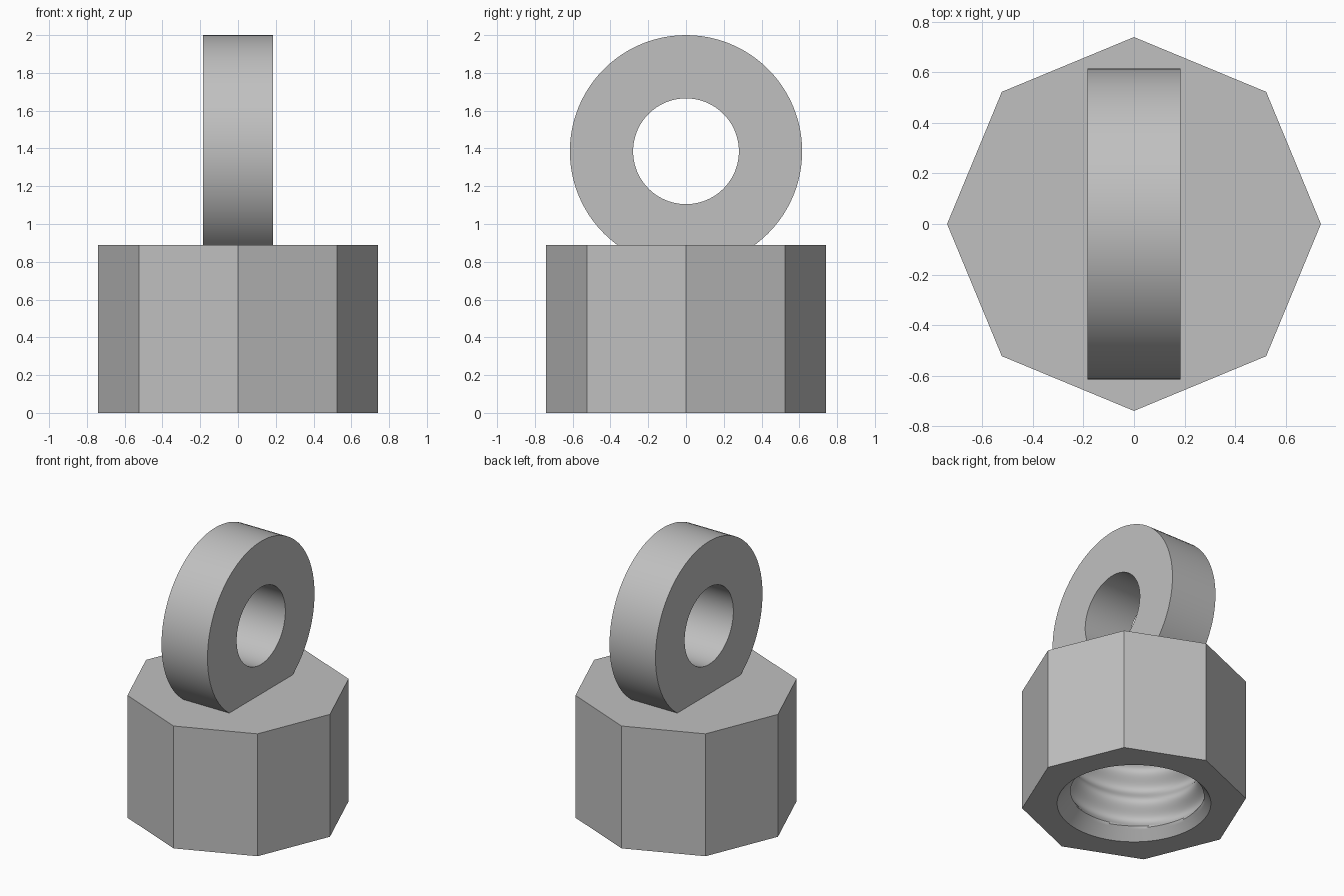
import bpy, bmesh
from math import sin, cos, tau, radians

cube = bpy.data.objects.get("Cube")
if cube:
    bpy.data.objects.remove(cube)

BODY_R, BODY_TOP = 0.74, 0.89
RING_Z, RING_OUT, RING_IN, RING_HALF = 1.385, 0.615, 0.28, 0.185
HOLE_TOP, MOUTH_R, PITCH = 0.72, 0.507, 0.23
SEG, ROWS = 96, 72

grey = bpy.data.materials.new("plain_grey")
grey.use_nodes = True
colour = (0.53, 0.53, 0.53, 1)
grey.diffuse_color = colour
grey.node_tree.nodes["Principled BSDF"].inputs["Base Color"].default_value = colour


def finish(bm, name):
    bmesh.ops.recalc_face_normals(bm, faces=bm.faces[:])
    mesh = bpy.data.meshes.new(name)
    bm.to_mesh(mesh)
    bm.free()
    mesh.materials.append(grey)
    obj = bpy.data.objects.new(name, mesh)
    bpy.context.collection.objects.link(obj)
    bpy.ops.object.select_all(action='DESELECT')
    obj.select_set(True)
    bpy.context.view_layer.objects.active = obj
    bpy.ops.object.shade_smooth_by_angle(angle=radians(30))
    return obj


def loop(bm, count, radius, z):
    """Horizontal loop; radius is a function of angle."""
    angles = [tau * i / count for i in range(count)]
    return [bm.verts.new((radius(a) * cos(a), radius(a) * sin(a), z)) for a in angles]


def bridge(bm, a, b):
    n = len(a)
    return [bm.faces.new((a[i], a[(i + 1) % n], b[(i + 1) % n], b[i])) for i in range(n)]


def bore(angle, z):
    """Rounded helical thread, opened by a chamfer at the mouth."""
    thread = 0.445 + 0.028 * cos(tau * z / PITCH - angle)
    return max(thread, MOUTH_R - 0.9 * z)


# Octagonal cap with a blind threaded hole
bm = bmesh.new()
low = loop(bm, 8, lambda a: BODY_R, 0)
high = loop(bm, 8, lambda a: BODY_R, BODY_TOP)
bridge(bm, low, high)
bm.faces.new(high)
rows = []
for r in range(ROWS + 1):
    z = HOLE_TOP * r / ROWS
    rows.append(loop(bm, SEG, lambda a: bore(a, z), z))
for lower, upper in zip(rows, rows[1:]):
    bridge(bm, lower, upper)
bm.faces.new(rows[-1])
rim = [e for e in bm.edges if all(v.co.z == 0 for v in e.verts)]
bmesh.ops.triangle_fill(bm, edges=rim, use_beauty=True, normal=(0, 0, -1))
finish(bm, "threaded_octagonal_cap")

# Upright ring, cut flat where it meets the cap
bm = bmesh.new()
profile = [(RING_OUT, -RING_HALF), (RING_OUT, RING_HALF),
           (RING_IN, RING_HALF), (RING_IN, -RING_HALF)]
loops = []
for radius, x in profile:
    loops.append([bm.verts.new((x, radius * cos(tau * i / SEG), RING_Z + radius * sin(tau * i / SEG)))
                  for i in range(SEG)])
for k in range(4):
    bridge(bm, loops[k], loops[(k + 1) % 4])
cut = bmesh.ops.bisect_plane(bm, geom=bm.verts[:] + bm.edges[:] + bm.faces[:],
                             plane_co=(0, 0, BODY_TOP - 0.01), plane_no=(0, 0, 1),
                             clear_inner=True)
edges = [g for g in cut["geom_cut"] if isinstance(g, bmesh.types.BMEdge)]
bmesh.ops.holes_fill(bm, edges=edges)
finish(bm, "hanging_ring")
